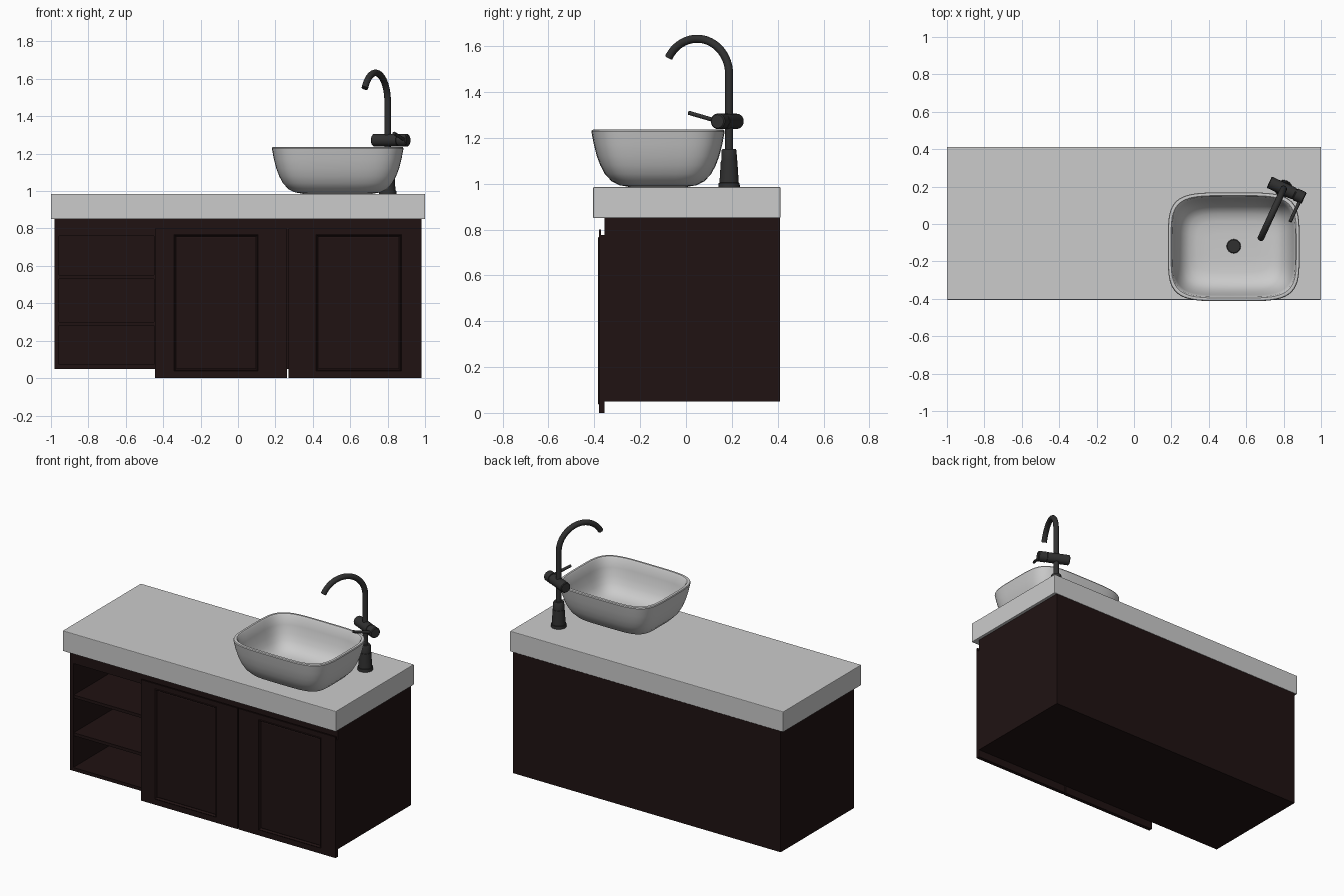
import bpy, bmesh, math
from mathutils import Vector

if "Cube" in bpy.data.objects:
    bpy.data.objects.remove(bpy.data.objects["Cube"])


def material(name, rgb):
    m = bpy.data.materials.new(name)
    m.diffuse_color = (*rgb, 1)
    m.use_nodes = True
    m.node_tree.nodes["Principled BSDF"].inputs["Base Color"].default_value = m.diffuse_color
    return m


WOOD = material("dark_wood", (0.014, 0.006, 0.006))
METAL = material("dark_metal", (0.03, 0.03, 0.03))


def loft(name, rings, mat=None, smooth=True):
    """Skin a list of equal-length closed rings and cap both ends."""
    bm = bmesh.new()
    vs = [[bm.verts.new(p) for p in r] for r in rings]
    n = len(vs[0])
    for a, b in zip(vs, vs[1:]):
        for i in range(n):
            j = (i + 1) % n
            bm.faces.new((a[i], a[j], b[j], b[i]))
    bm.faces.new(vs[0])
    bm.faces.new(vs[-1])
    bmesh.ops.recalc_face_normals(bm, faces=bm.faces)
    me = bpy.data.meshes.new(name)
    bm.to_mesh(me)
    bm.free()
    ob = bpy.data.objects.new(name, me)
    bpy.context.collection.objects.link(ob)
    if mat:
        me.materials.append(mat)
    if smooth:
        bpy.ops.object.select_all(action='DESELECT')
        ob.select_set(True)
        bpy.context.view_layer.objects.active = ob
        bpy.ops.object.shade_smooth_by_angle(angle=math.radians(35))
    return ob


def rect(x0, x1, z0, z1, y):
    return [(x0, y, z0), (x1, y, z0), (x1, y, z1), (x0, y, z1)]


def box(name, x0, x1, y0, y1, z0, z1, mat=WOOD, bevel=0.0):
    ob = loft(name, [rect(x0, x1, z0, z1, y0), rect(x0, x1, z0, z1, y1)], mat, False)
    if bevel:
        m = ob.modifiers.new("bevel", 'BEVEL')
        m.width, m.segments = bevel, 2
    return ob


def tube(name, path, radii, mat=METAL, n=24):
    """Round section swept along a path, one radius per point."""
    path = [Vector(p) for p in path]
    rings, side = [], None
    for i, p in enumerate(path):
        t = (path[min(i + 1, len(path) - 1)] - path[max(i - 1, 0)]).normalized()
        u = side if side else t.orthogonal()
        u = (u - t * u.dot(t)).normalized()
        side = u
        v = t.cross(u)
        rings.append([p + radii[i] * (u * math.cos(a) + v * math.sin(a))
                      for a in (2 * math.pi * k / n for k in range(n))])
    return loft(name, rings, mat)


# Countertop
box("countertop", -1, 1, -0.405, 0.412, 0.85, 0.985, None, 0.004)

# Cabinet carcass with an open shelf bay on the left
F, B = -0.355, 0.41
box("left_side", -0.98, -0.957, F, B, 0.05, 0.85)
box("right_side", 0.957, 0.98, F, B, 0.05, 0.85)
box("bay_divider", -0.45, -0.425, F, B, 0.07, 0.77)
box("back_panel", -0.957, 0.957, B - 0.02, B, 0.05, 0.85)
box("bottom_panel", -0.957, 0.957, F, B - 0.02, 0.05, 0.072)
box("top_panel", -0.957, 0.957, F, B - 0.02, 0.76, 0.85)
box("door_backing_frame", -0.425, 0.957, F, F + 0.02, 0.072, 0.76)
for i, z in enumerate((0.29, 0.54)):
    box(f"shelf_{i + 1}", -0.957, -0.45, F + 0.005, B - 0.02, z - 0.01, z + 0.01)

# Doors: frame, moulded groove and raised field
for name, (x0, x1), (a, b) in (("left_door", (-0.445, 0.262), (-0.343, 0.108)),
                               ("right_door", (0.27, 0.98), (0.417, 0.873))):
    rings = [rect(x0, x1, 0, 0.8, -0.37), rect(x0, x1, 0, 0.8, -0.38)]
    for d, y in ((0, -0.38), (0.004, -0.384), (0.008, -0.38), (0.012, -0.372), (0.018, -0.374)):
        rings.append(rect(a + d, b - d, 0.037 + d, 0.768 - d, y))
    loft(name, rings, WOOD, False)
    box(name + "_back", x0, x1, -0.37, F, 0, 0.775)

# Vessel sink: superellipse rings from outer foot, over the rim, to inner floor
CX, CY, HX, HY = 0.533, -0.122, 0.353, 0.292


def squircle(d, z, n=64, e=4.5):
    pts = []
    for k in range(n):
        c, s = math.cos(2 * math.pi * k / n), math.sin(2 * math.pi * k / n)
        pts.append((CX + (HX - d) * math.copysign(abs(c) ** (2 / e), c),
                    CY + (HY - d) * math.copysign(abs(s) ** (2 / e), s), z))
    return pts


bowl = [(0.17, 0.985), (0.125, 0.993), (0.09, 1.010), (0.06, 1.042), (0.04, 1.08),
        (0.025, 1.12), (0.012, 1.17), (0.001, 1.228), (0.004, 1.234), (0.010, 1.236),
        (0.018, 1.235), (0.024, 1.228), (0.034, 1.17), (0.048, 1.12), (0.064, 1.08),
        (0.085, 1.05), (0.115, 1.028), (0.155, 1.018), (0.22, 1.015)]
loft("sink_bowl", [squircle(d, z) for d, z in bowl])

# Drain
D = (CX, CY + 0.003)
tube("drain", [(*D, z) for z in (1.012, 1.019, 1.022, 1.022, 1.018)],
     [0.038, 0.038, 0.034, 0.026, 0.024])

# Faucet, turned diagonally toward the bowl
P = Vector((0.80, 0.188, 0))
OUT = Vector((-0.42, -0.907, 0)).normalized()
SIDE = Vector((0.907, -0.42, 0)).normalized()
UP = Vector((0, 0, 1))

tube("faucet_base", [P + UP * z for z in (0.985, 1.003, 1.004, 1.10, 1.101, 1.145, 1.152)],
     [0.047, 0.046, 0.042, 0.036, 0.034, 0.033, 0.028])

R, ZC = 0.154, 1.478
path = [P + UP * 1.14, P + UP * 1.30]
for k in range(29):
    t = math.radians(152 * k / 28)
    path.append(P + OUT * (R - R * math.cos(t)) + UP * (ZC + R * math.sin(t)))
tube("faucet_spout", path, [0.0175] * len(path))

# Valve barrel with a groove before its turning cap
M = P + UP * 1.272
tube("valve_barrel", [M + SIDE * s for s in (-0.085, -0.081, 0.062, 0.063, 0.068, 0.069, 0.116, 0.121)],
     [0.029, 0.033, 0.033, 0.029, 0.029, 0.034, 0.034, 0.029])

# Lever
L = M + SIDE * 0.105
tube("valve_lever", [L + OUT * 0.02 + UP * 0.004, L + OUT * 0.145 + UP * 0.037], [0.009, 0.009], n=16)
